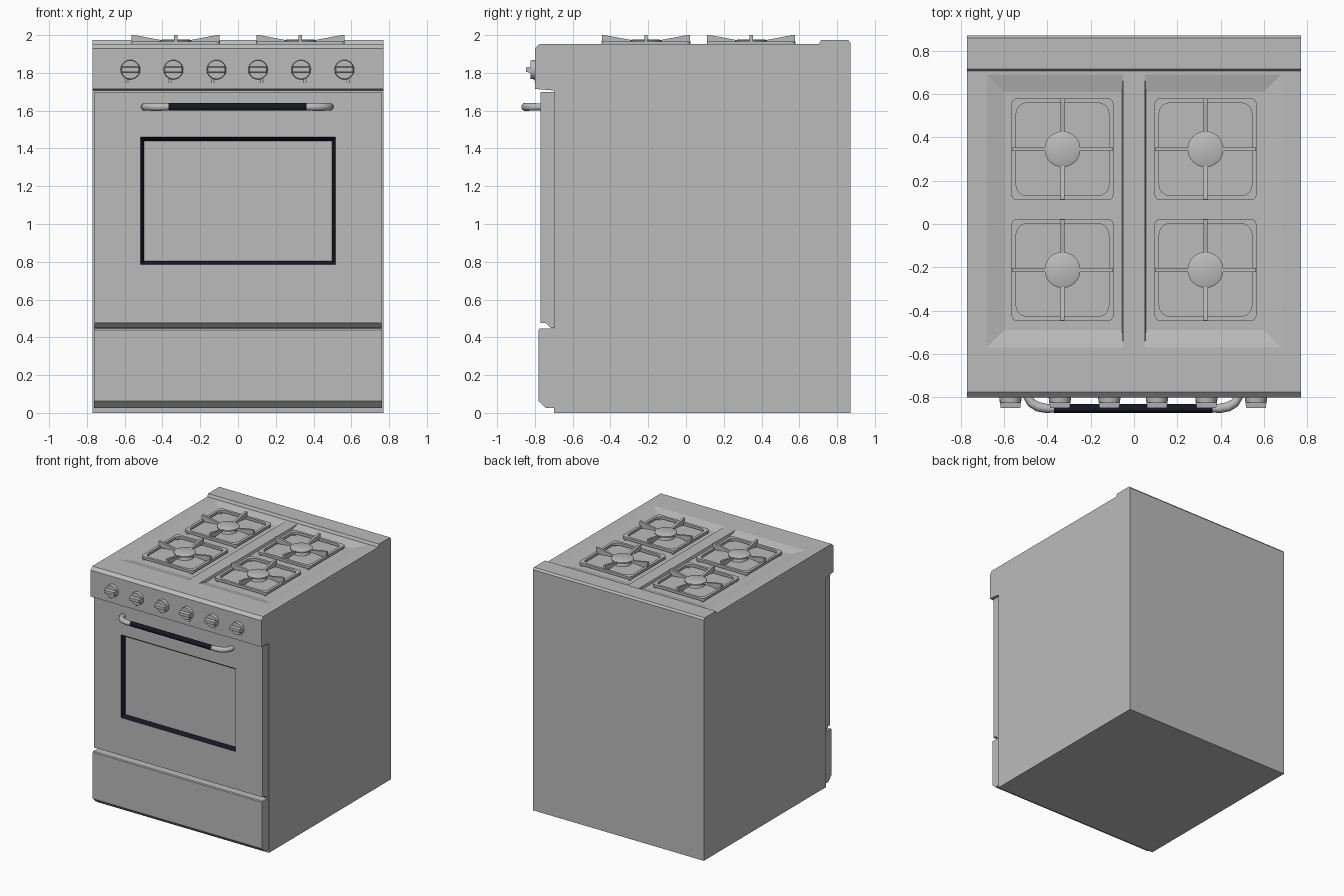
import bpy, bmesh, math
from mathutils import Matrix, Vector

if "Cube" in bpy.data.objects:
    bpy.data.objects.remove(bpy.data.objects["Cube"])


def material(name, rgb):
    m = bpy.data.materials.new(name)
    m.diffuse_color = (*rgb, 1)
    m.use_nodes = True
    m.node_tree.nodes["Principled BSDF"].inputs["Base Color"].default_value = m.diffuse_color
    return m


STEEL = material("grey_enamel", (0.5, 0.5, 0.5))
BLACK = material("black_trim", (0.008, 0.008, 0.016))


def finish(bm, name, mat=STEEL, smooth=False):
    bmesh.ops.recalc_face_normals(bm, faces=bm.faces)
    me = bpy.data.meshes.new(name)
    bm.to_mesh(me)
    bm.free()
    ob = bpy.data.objects.new(name, me)
    bpy.context.collection.objects.link(ob)
    me.materials.append(mat)
    if smooth:
        select(ob)
        bpy.ops.object.shade_smooth_by_angle(angle=math.radians(35))
    return ob


def select(ob):
    bpy.ops.object.select_all(action='DESELECT')
    ob.select_set(True)
    bpy.context.view_layer.objects.active = ob


def loft(bm, a, b):
    """Closed solid between two matching loops."""
    va = [bm.verts.new(p) for p in a]
    vb = [bm.verts.new(p) for p in b]
    n = len(a)
    for i in range(n):
        j = (i + 1) % n
        bm.faces.new((va[i], va[j], vb[j], vb[i]))
    bm.faces.new(va)
    bm.faces.new(vb)


def slab(name, profile, half):
    """Side profile (y, z) pulled across x."""
    bm = bmesh.new()
    loft(bm, [(-half, y, z) for y, z in profile], [(half, y, z) for y, z in profile])
    return finish(bm, name)


def cut(ob, a, b):
    bm = bmesh.new()
    loft(bm, a, b)
    tool = finish(bm, "cutter")
    tool.hide_render = True
    mod = ob.modifiers.new("cut", 'BOOLEAN')
    mod.object, mod.operation, mod.solver = tool, 'DIFFERENCE', 'EXACT'
    select(ob)
    bpy.ops.object.modifier_apply(modifier=mod.name)
    bpy.data.objects.remove(tool)


def disc(bm, r1, r2, depth, mat, seg=24):
    bmesh.ops.create_cone(bm, cap_ends=True, segments=seg, radius1=r1, radius2=r2,
                          depth=depth, matrix=mat)


# body with control panel overhang and rear ridge
body = slab("body", [(-.70, 0), (.87, 0), (.87, 1.96), (.858, 1.975), (.715, 1.975),
                     (.705, 1.953), (-.775, 1.953), (-.80, 1.93), (-.80, 1.715),
                     (-.70, 1.707)], .77)


# two sloping wells in the hob
def rect(x0, x1, y0, y1, z):
    return [(x0, y0, z), (x1, y0, z), (x1, y1, z), (x0, y1, z)]


for s in (-1, 1):
    cut(body, rect(s * .60, s * .055, -.49, .61, 1.933),
        rect(s * .688, s * .0495, -.578, .698, 1.955))

# drawer
slab("drawer", [(-.78, .44), (-.78, .062), (-.742, .025), (-.69, .025), (-.69, .447),
                (-.775, .447)], .763)

# oven door with recessed window and black sloping frame
door = slab("oven_door", [(-.77, 1.70), (-.77, .477), (-.745, .477), (-.715, .449),
                          (-.69, .449), (-.69, 1.70)], .76)


def win(y, grow):
    w, h, c = .497 + grow, .3175 + grow, 1.122
    return [(-w, y, c - h), (w, y, c - h), (w, y, c + h), (-w, y, c + h)]


cut(door, win(-.74, 0), win(-.80, .04))
door.data.materials.clear()
door.data.materials.append(STEEL)
door.data.materials.append(BLACK)
for p in door.data.polygons:
    c = p.center
    inside = abs(c.x) < .53 and .77 < c.z < 1.47 and -.768 < c.y < -.742
    p.material_index = 1 if inside else 0

# handle: black grip and curved end arms
ACROSS = Matrix.Rotation(math.pi / 2, 4, 'Y')
bm = bmesh.new()
disc(bm, .02, .02, .73, Matrix.Translation((-.003, -.851, 1.62)) @ ACROSS, 16)
finish(bm, "handle_grip", BLACK, True)
ARM = [(.492, -.762, .019), (.488, -.795, .02), (.47, -.825, .021), (.44, -.843, .022),
       (.40, -.851, .0215), (.358, -.851, .018)]
for s, label in ((-1, "left"), (1, "right")):
    cu = bpy.data.curves.new("arm", 'CURVE')
    cu.dimensions, cu.bevel_depth, cu.bevel_resolution = '3D', 1, 3
    cu.use_fill_caps = True
    sp = cu.splines.new('POLY')
    sp.points.add(len(ARM) - 1)
    for pt, (x, y, r) in zip(sp.points, ARM):
        pt.co, pt.radius = (s * x - .004, y, 1.62, 1), r
    arm = bpy.data.objects.new(label + "_handle_arm", cu)
    bpy.context.collection.objects.link(arm)
    cu.materials.append(STEEL)
    select(arm)
    bpy.ops.object.convert(target='MESH')
    bpy.ops.object.shade_smooth_by_angle(angle=math.radians(40))

# knobs with grip bars, and dotted marks below them
FRONT = Matrix.Rotation(math.pi / 2, 4, 'X')
for i, x in enumerate((-.57, -.342, -.114, .106, .334, .563)):
    bm = bmesh.new()
    disc(bm, .052, .049, .025, Matrix.Translation((x, -.811, 1.817)) @ FRONT)
    loft(bm, [(x + a, -.815, 1.817 + b) for a, b in ((-.05, -.017), (.05, -.017), (.05, .017), (-.05, .017))],
         [(x + a, -.848, 1.817 + b) for a, b in ((-.045, -.012), (.045, -.012), (.045, .012), (-.045, .012))])
    finish(bm, "knob_%d" % (i + 1), STEEL, True)
    bm = bmesh.new()
    for a in (-1, 1):
        for b in (-1, 1):
            disc(bm, .003, .003, .002,
                 Matrix.Translation((x + .02 * (1 if x > 0 else -1) + a * .007, -.8005, 1.757 + b * .006)) @ FRONT, 8)
    finish(bm, "knob_mark_%d" % (i + 1), BLACK)


# burners and pan supports
def rounded(h, r, z, cx, cy):
    pts = []
    for q in range(4):
        mid = math.pi / 4 + q * math.pi / 2
        ox, oy = math.copysign(h - r, math.cos(mid)), math.copysign(h - r, math.sin(mid))
        for k in range(5):
            t = q * math.pi / 2 + k * math.pi / 8
            pts.append((cx + ox + r * math.cos(t), cy + oy + r * math.sin(t), z))
    return pts


FINGER = [(.233, 1.948), (.233, 2.0), (.218, 2.0), (.078, 1.974), (.078, 1.96), (.21, 1.95)]
n = 0
for cx in (-.33, .33):
    for cy in (.345, -.212):
        n += 1
        bm = bmesh.new()
        loops = [[bm.verts.new(p) for p in rounded(h, r, z, cx, cy)]
                 for h, r, z in ((.235, .025, 1.946), (.235, .025, 1.966),
                                 (.214, .05, 1.966), (.214, .05, 1.946))]
        for a, b in zip(loops, loops[1:] + loops[:1]):
            for i in range(len(a)):
                j = (i + 1) % len(a)
                bm.faces.new((a[i], a[j], b[j], b[i]))
        for q in range(4):
            m = Matrix.Translation((cx, cy, 0)) @ Matrix.Rotation(q * math.pi / 2, 4, 'Z')
            loft(bm, [m @ Vector((r, -.009, z)) for r, z in FINGER],
                 [m @ Vector((r, .009, z)) for r, z in FINGER])
        # corner feet
        for sx in (-1, 1):
            for sy in (-1, 1):
                disc(bm, .01, .01, .02, Matrix.Translation((cx + sx * .215, cy + sy * .215, 1.94)), 8)
        finish(bm, "pan_support_%d" % n)
        bm = bmesh.new()
        disc(bm, .07, .06, .034, Matrix.Translation((cx, cy, 1.946)))
        disc(bm, .083, .083, .01, Matrix.Translation((cx, cy, 1.967)))
        disc(bm, .083, .07, .006, Matrix.Translation((cx, cy, 1.975)))
        finish(bm, "burner_%d" % n, STEEL, True)
